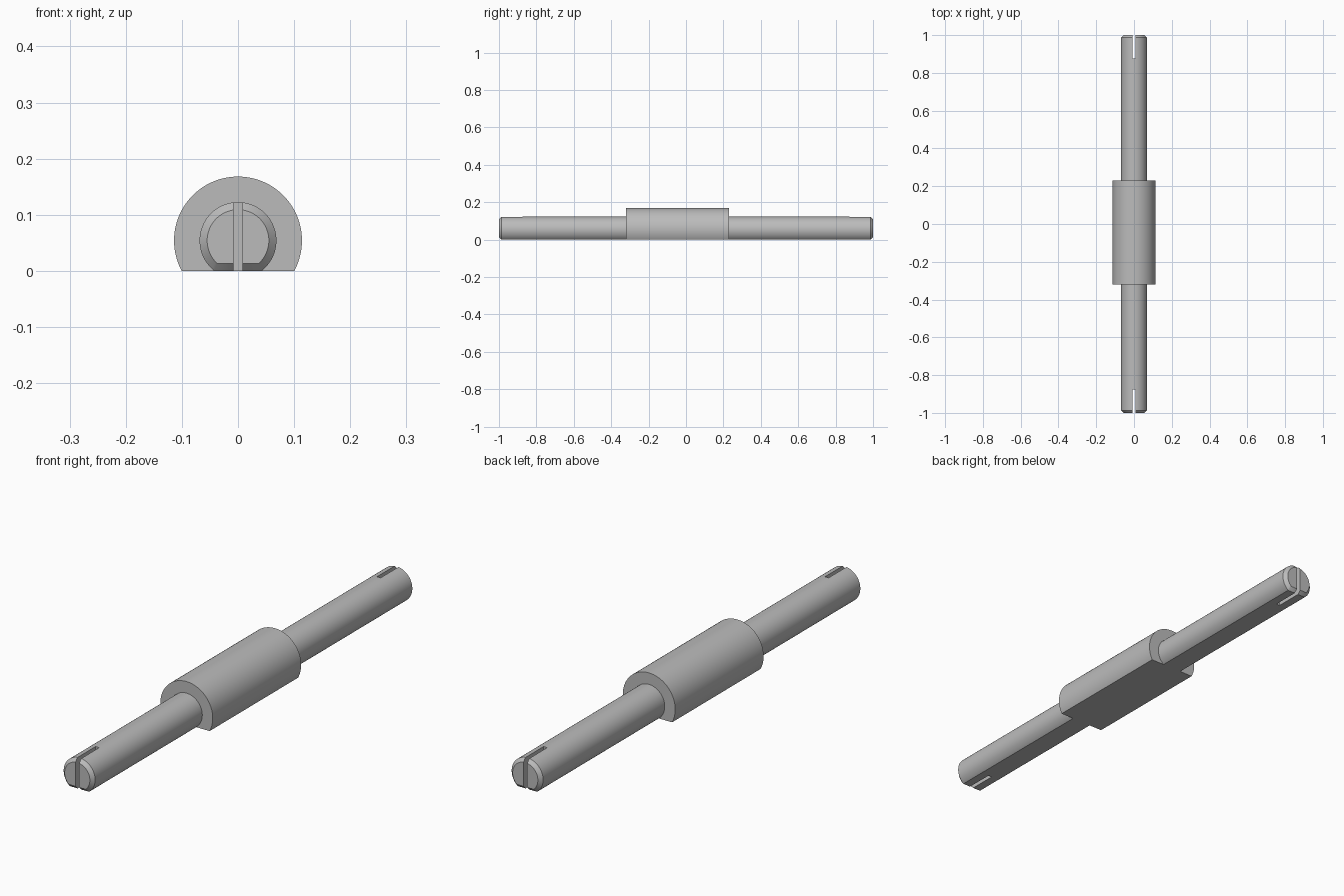
import bpy
import bmesh
import math

if "Cube" in bpy.data.objects:
    bpy.data.objects.remove(bpy.data.objects["Cube"])

AXIS_Z = 0.054
SHAFT_R, BODY_R, TIP_R = 0.0685, 0.114, 0.055
CHAMFER = 0.0135
BODY_FRONT, BODY_BACK = -0.32, 0.23
SEGMENTS = 72

steel = bpy.data.materials.new("steel grey")
steel.use_nodes = True
GREY = (0.5, 0.5, 0.5, 1)
steel.diffuse_color = GREY
steel.node_tree.nodes["Principled BSDF"].inputs["Base Color"].default_value = GREY


def flat_circle(radius, floor):
    """Circle outline about the axis, cut off flat at height floor."""
    low = math.asin((floor - AXIS_Z) / radius)
    sweep = math.pi - 2 * low
    angles = [low + sweep * i / SEGMENTS for i in range(SEGMENTS + 1)]
    return [(radius * math.cos(a), AXIS_Z + radius * math.sin(a)) for a in angles]


def loft(name, sections):
    """Skin flat-bottomed circles given as (y, radius, floor)."""
    bm = bmesh.new()
    rings = [[bm.verts.new((x, y, z)) for x, z in flat_circle(r, floor)]
             for y, r, floor in sections]
    count = len(rings[0])
    for a, b in zip(rings, rings[1:]):
        for i in range(count):
            j = (i + 1) % count
            bm.faces.new((a[i], a[j], b[j], b[i]))
    bm.faces.new(rings[0])
    bm.faces.new(rings[-1])
    bmesh.ops.recalc_face_normals(bm, faces=bm.faces)
    mesh = bpy.data.meshes.new(name)
    bm.to_mesh(mesh)
    bm.free()
    mesh.materials.append(steel)
    obj = bpy.data.objects.new(name, mesh)
    bpy.context.collection.objects.link(obj)
    return obj


def select_only(obj):
    bpy.ops.object.select_all(action='DESELECT')
    obj.select_set(True)
    bpy.context.view_layer.objects.active = obj


def cut_slot(obj, side):
    """Saw a vertical slot through the tip of a shaft."""
    bpy.ops.mesh.primitive_cube_add(size=1, location=(0, side * 0.975, AXIS_Z))
    cutter = bpy.context.object
    cutter.scale = (0.016, 0.2, 0.4)
    cutter.hide_render = True
    cutter.data.materials.append(steel)
    mod = obj.modifiers.new("slot", 'BOOLEAN')
    mod.operation = 'DIFFERENCE'
    mod.solver = 'EXACT'
    mod.object = cutter
    select_only(obj)
    bpy.ops.object.modifier_apply(modifier=mod.name)
    bpy.data.objects.remove(cutter)


# Thick middle sleeve
parts = [loft("sleeve", [(BODY_FRONT, BODY_R, 0), (BODY_BACK, BODY_R, 0)])]

# Chamfered, slotted shafts at both ends
for name, side, root in (("front_shaft", -1, BODY_FRONT), ("back_shaft", 1, BODY_BACK)):
    shaft = loft(name, [(root, SHAFT_R, 0),
                        (side * (1 - CHAMFER), SHAFT_R, 0),
                        (side, TIP_R, CHAMFER)])
    cut_slot(shaft, side)
    parts.append(shaft)

for part in parts:
    select_only(part)
    bpy.ops.object.shade_smooth_by_angle(angle=math.radians(30))
